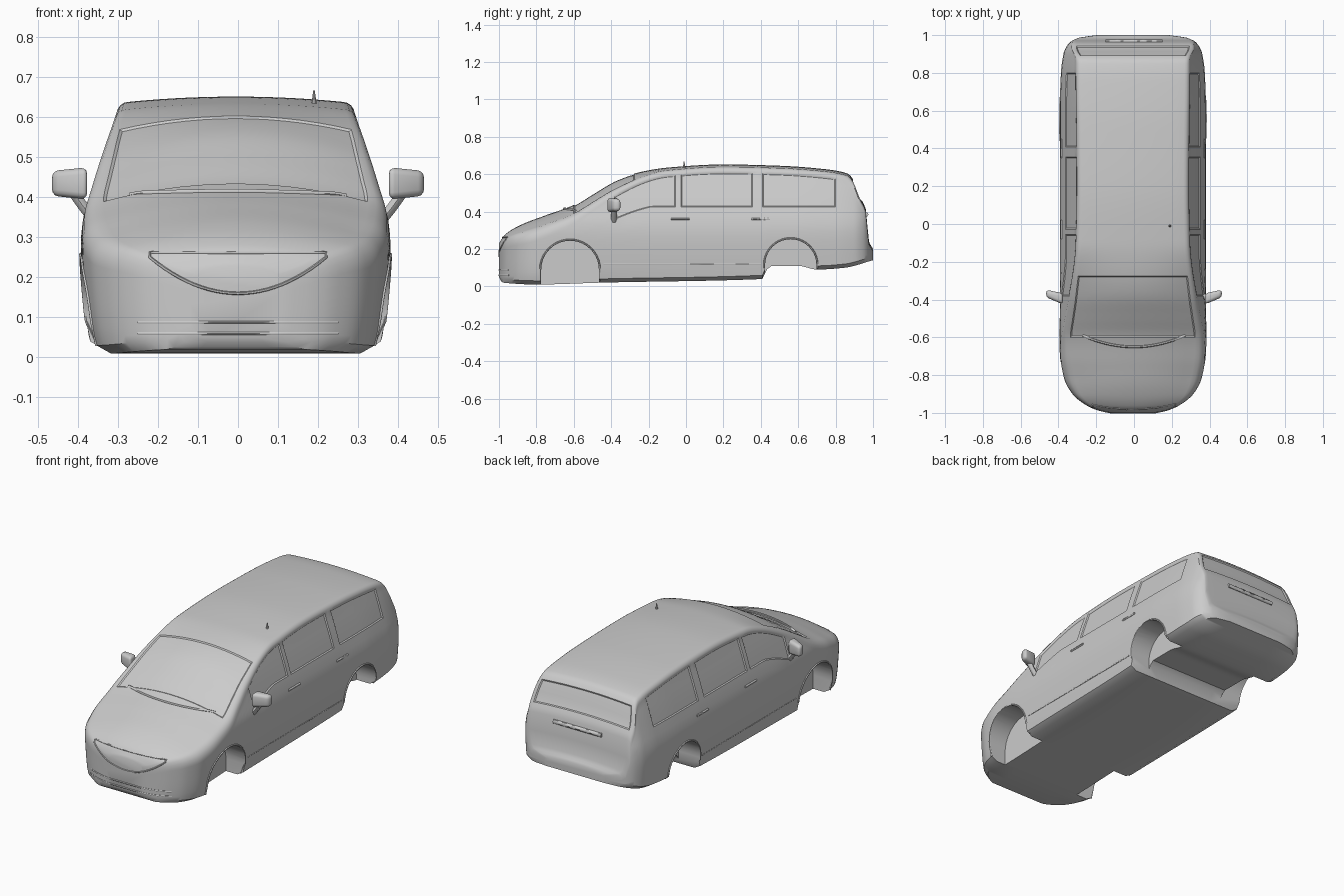
import bpy, bmesh, math
from mathutils import Vector
from mathutils.bvhtree import BVHTree

old = bpy.data.objects.get("Cube")
if old:
    bpy.data.objects.remove(old, do_unlink=True)

grey = bpy.data.materials.new("body_grey")
grey.use_nodes = True
GREY = (0.6, 0.6, 0.6, 1)
grey.diffuse_color = GREY
for node in grey.node_tree.nodes:
    if node.type == 'BSDF_PRINCIPLED':
        node.inputs["Base Color"].default_value = GREY


def curve(pts):
    """Smooth function through points, without overshoot."""
    d = [(b[1] - a[1]) / (b[0] - a[0]) for a, b in zip(pts, pts[1:])]
    m = [d[0]] + [2 * a * b / (a + b) if a * b > 0 else 0 for a, b in zip(d, d[1:])] + [d[-1]]

    def f(x):
        x = min(max(x, pts[0][0]), pts[-1][0])
        i = 0
        while i < len(d) - 1 and x > pts[i + 1][0]:
            i += 1
        (x0, y0), (x1, y1) = pts[i], pts[i + 1]
        h = x1 - x0
        t = (x - x0) / h
        s = t * t * (3 - 2 * t)
        return y0 + (y1 - y0) * s + h * t * (1 - t) * (m[i] * (1 - t) - m[i + 1] * t)
    return f


# Body outlines: roof line, underside, plan taper, side tumblehome
top = curve([(-1, .23), (-.97, .275), (-.88, .33), (-.75, .38), (-.6, .435), (-.5, .495),
             (-.37, .57), (-.25, .61), (-.1, .635), (.2, .652), (.5, .645), (.75, .626),
             (.86, .605), (.885, .585), (.93, .48), (.965, .4), (.975, .25), (1, .2)])
under = curve([(-1, .05), (-.98, .02), (-.8, .01), (-.45, .02), (.42, .04), (.44, .11),
               (.6, .11), (.7, .09), (.85, .1), (1, .14)])
plan = curve([(-1, .3), (-.985, .48), (-.96, .64), (-.9, .83), (-.82, .94), (-.7, .99),
              (-.5, 1), (.6, 1), (.8, .985), (.9, .95), (.95, .89), (.985, .76), (1, .5)])
width = curve([(0, .35), (.06, .368), (.15, .379), (.28, .387), (.34, .382), (.4, .365),
               (.5, .334), (.6, .3), (.65, .285)])
crown = curve([(-1, .02), (-.8, .045), (-.4, .045), (-.1, .014), (1, .012)])
corner = curve([(-1, .04), (-.8, .06), (-.5, .045), (-.2, .03), (1, .03)])
LOW, HIGH, ARC, ROOF = 7, 5, 4, 7


def half_section(y):
    zb, zt, c, k, p = under(y), top(y), corner(y), crown(y), plan(y)
    side = lambda z: p * width(z)
    edge, foot = zt - k - c, zb + .02
    edge = max(edge, foot + .01)
    belt = min(.425, foot + .72 * (edge - foot))
    pts = [(0, zb), (side(zb) * .5, zb), (side(zb) - .03 * p, zb)]
    pts += [(side(z), z) for z in (foot + (belt - foot) * i / LOW for i in range(LOW))]
    pts += [(side(z), z) for z in (belt + (edge - belt) * i / HIGH for i in range(HIGH + 1))]
    xe = side(edge)
    for i in range(1, ARC + 1):
        a = math.pi / 2 * i / ARC
        pts.append((xe - c * p * (1 - math.cos(a)), edge + (zt - k - edge) * math.sin(a)))
    xr = pts[-1][0]
    pts += [(xr * (1 - i / ROOF), zt - k * (1 - i / ROOF) ** 2) for i in range(1, ROOF + 1)]
    return pts


def finish(ob, angle=35):
    ob.data.materials.clear()
    ob.data.materials.append(grey)
    bpy.ops.object.select_all(action='DESELECT')
    ob.select_set(True)
    bpy.context.view_layer.objects.active = ob
    bpy.ops.object.shade_smooth_by_angle(angle=math.radians(angle))


def add_mesh(name, bm):
    me = bpy.data.meshes.new(name)
    bmesh.ops.recalc_face_normals(bm, faces=bm.faces)
    bm.to_mesh(me)
    bm.free()
    ob = bpy.data.objects.new(name, me)
    bpy.context.collection.objects.link(ob)
    return ob


# Body shell lofted from nose to tail
SHIFT, STEPS = -.006, 100
bm = bmesh.new()
rings, ys = [], []
for i in range(STEPS + 1):
    t = 2 * i / STEPS - 1
    y = .3 * t + .7 * math.sin(math.pi / 2 * t)
    half = half_section(y)
    ring = half + [(-x, z) for x, z in reversed(half[1:-1])]
    rings.append([bm.verts.new((x + SHIFT, y, z)) for x, z in ring])
    ys.append(y)
n = len(rings[0])
grid = {}
for i in range(STEPS):
    for j in range(n):
        a, b, k = rings[i], rings[i + 1], (j + 1) % n
        grid[i, j] = bm.faces.new((a[j], a[k], b[k], b[j]))
bm.faces.new(rings[0])
bm.faces.new(rings[-1])
bmesh.ops.recalc_face_normals(bm, faces=bm.faces)


# Inset glass: side windows, windscreen, rear window
def glass(y0, y1, cols):
    faces = [grid[i, j] for i in range(STEPS) for j in cols
             if y0 < (ys[i] + ys[i + 1]) / 2 < y1]
    bmesh.ops.inset_region(bm, faces=faces, thickness=.006, depth=-.005, use_even_offset=True)


first = 3 + LOW
window = range(first, first + HIGH)
for y0, y1 in ((-.37, -.06), (-.03, .36), (.4, .8)):
    glass(y0, y1, window)
    glass(y0, y1, [n - 1 - j for j in window])
roof = first + HIGH + ARC
screen = range(roof, n - roof)
glass(-.6, -.27, screen)
glass(.892, .942, screen)
body = add_mesh("body_shell", bm)
bm = bmesh.new()
bm.from_mesh(body.data)
surface = BVHTree.FromBMesh(bm)
bm.free()

# Wheel wells cut through the sides
ARCHES = (("front", -.62, .09, .155), ("rear", .56, .115, .138))


def arch(yc, zc, r, low, steps=20):
    arc = [(yc + r * math.cos(math.pi * i / steps), zc + r * math.sin(math.pi * i / steps))
           for i in range(steps + 1)]
    return [(yc + r, low)] + arc + [(yc - r, low)]


for label, yc, zc, r in ARCHES:
    for s in (-1, 1):
        bm = bmesh.new()
        f = bm.faces.new([bm.verts.new((s * .25, y, z)) for y, z in arch(yc, zc, r, -.1)])
        ext = bmesh.ops.extrude_face_region(bm, geom=[f])
        bmesh.ops.translate(bm, vec=(s * .3, 0, 0),
                            verts=[v for v in ext["geom"] if isinstance(v, bmesh.types.BMVert)])
        cutter = add_mesh("well_cutter", bm)
        cutter.hide_render = True
        mod = body.modifiers.new("well", 'BOOLEAN')
        mod.operation, mod.solver, mod.object = 'DIFFERENCE', 'EXACT', cutter
        bpy.context.view_layer.objects.active = body
        bpy.ops.object.modifier_apply(modifier=mod.name)
        bpy.data.objects.remove(cutter, do_unlink=True)
finish(body)


# Thin trim laid on the body surface
def tube(name, pts, r, closed=False):
    cu = bpy.data.curves.new(name, 'CURVE')
    cu.dimensions, cu.bevel_depth, cu.bevel_resolution, cu.use_fill_caps = '3D', r, 1, True
    sp = cu.splines.new('POLY')
    sp.points.add(len(pts) - 1)
    for p, co in zip(sp.points, pts):
        p.co = (*co, 1)
    sp.use_cyclic_u = closed
    ob = bpy.data.objects.new(name, cu)
    bpy.context.collection.objects.link(ob)
    bpy.ops.object.select_all(action='DESELECT')
    ob.select_set(True)
    bpy.context.view_layer.objects.active = ob
    bpy.ops.object.convert(target='MESH')
    finish(bpy.context.view_layer.objects.active, 60)


def trim(name, starts, direction, r, closed=False):
    hits = [surface.ray_cast(Vector(s), Vector(direction))[0] for s in starts]
    tube(name, [h for h in hits if h], r, closed)


span = [i / 12 for i in range(-12, 13)]
smile = [(.22 * t, -2, .262) for t in span]
smile += [(.22 * t, -2, .16 + .09 * t * t) for t in reversed(span)]
trim("grille_surround", smile, (0, 1, 0), .004, True)
for z in (.06, .088):
    trim("intake_slat", [(.25 * t, -2, z) for t in span], (0, 1, 0), .004)
trim("wiper_cowl", [(.27 * t, -.65 + .06 * t * t, 2) for t in span], (0, 0, -1), .007)
trim("tailgate_handle", [(.15 * t, 2, .385) for t in span], (0, -1, 0), .012)
for s, side in ((-1, "right"), (1, "left")):
    inward = (-s, 0, 0)
    trim(side + "_sill_line", [(s * 2, -.02 + .42 * t, .12) for t in span], inward, .003)
    for y in (-.03, .4):
        trim(side + "_door_handle", [(s * 2, y + .05 * t, .36) for t in span], inward, .006)
    for label, yc, zc, r in ARCHES:
        low = .03 if label == "front" else .1
        lip = [(s * 2, y, z) for y, z in arch(yc, zc, r + .004, low)]
        trim(f"{side}_{label}_arch_lip", lip, inward, .005)

    # Door mirror: tapered rounded housing on a stalk
    bm = bmesh.new()
    bmesh.ops.create_cube(bm, size=1)
    for v in bm.verts:
        outer = v.co.x * s > 0
        v.co.x *= .088
        v.co.y *= .04 if outer else .058
        v.co.z *= .062 if outer else .08
        v.co.y += .02 if outer else -.008
    bmesh.ops.bevel(bm, geom=bm.edges[:], offset=.016, segments=3, profile=.5, affect='EDGES')
    bmesh.ops.translate(bm, verts=bm.verts, vec=(s * .421, -.388, .435))
    finish(add_mesh(side + "_mirror", bm), 50)
    tube(side + "_mirror_stalk", [(s * .365, -.385, .35), (s * .385, -.385, .375),
                                  (s * .41, -.385, .41)], .015)

# Roof aerial
bm = bmesh.new()
bmesh.ops.create_cone(bm, cap_ends=True, segments=10, radius1=.007, radius2=.002, depth=.035)
bmesh.ops.translate(bm, verts=bm.verts, vec=(.19, -.01, .65))
finish(add_mesh("aerial", bm))
